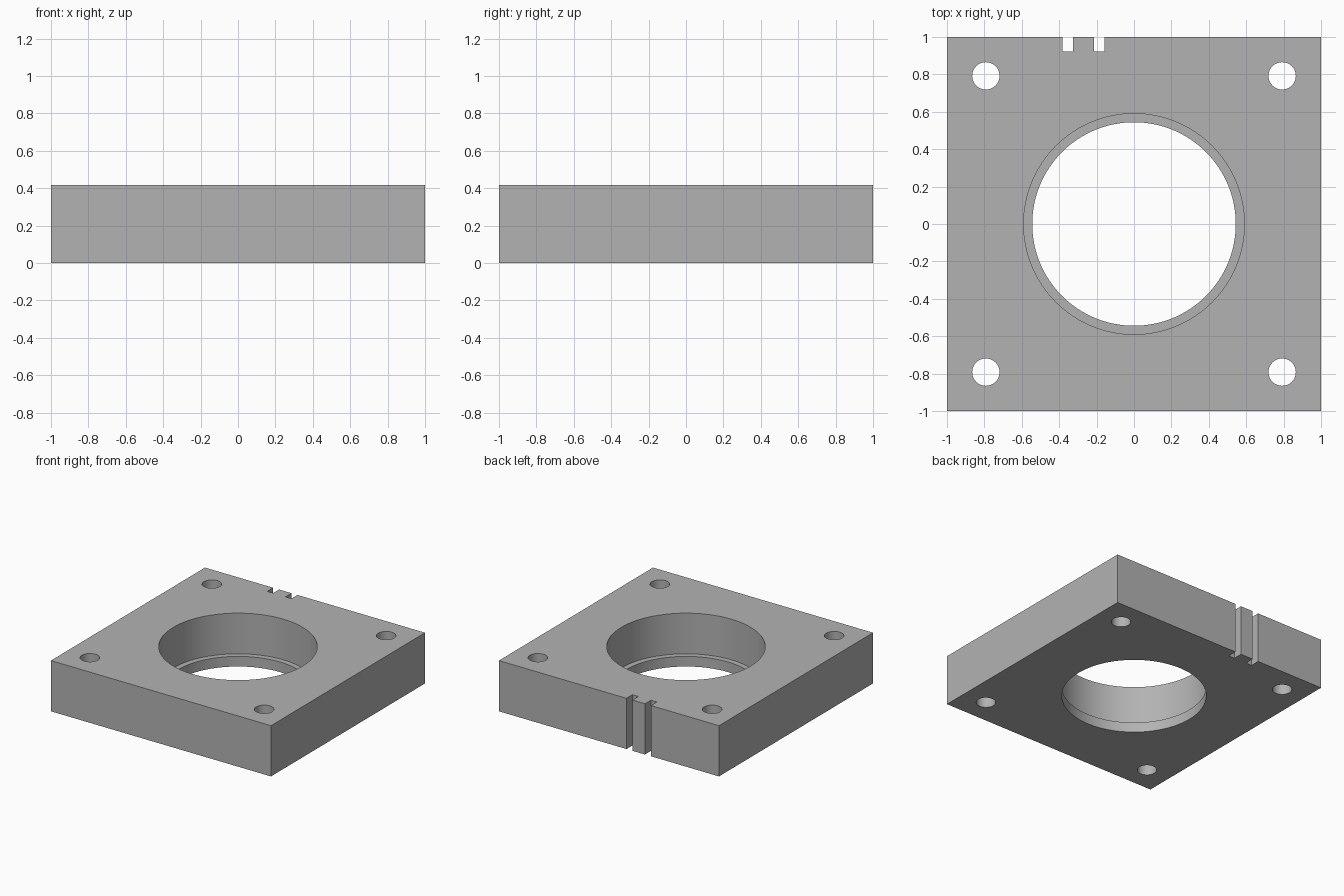
import bpy
import bmesh
from math import radians

if "Cube" in bpy.data.objects:
    bpy.data.objects.remove(bpy.data.objects["Cube"], do_unlink=True)

HEIGHT = 0.417
LEDGE = 0.083

grey = bpy.data.materials.new("plain grey")
grey.use_nodes = True
colour = (0.45, 0.45, 0.45, 1)
grey.diffuse_color = colour
grey.node_tree.nodes["Principled BSDF"].inputs["Base Color"].default_value = colour


def round_cutter(name, x, y, radius, bottom, top, sides):
    """Vertical cylinder used to bore a hole."""
    bpy.ops.mesh.primitive_cylinder_add(
        vertices=sides, radius=radius, depth=top - bottom,
        location=(x, y, (top + bottom) / 2))
    cutter = bpy.context.object
    cutter.name = name
    return cutter


def cut(target, cutter):
    """Subtract the cutter, apply, then remove it."""
    mod = target.modifiers.new("cut", "BOOLEAN")
    mod.operation = "DIFFERENCE"
    mod.solver = "EXACT"
    mod.object = cutter
    bpy.context.view_layer.objects.active = target
    bpy.ops.object.modifier_apply(modifier=mod.name)
    bpy.data.objects.remove(cutter, do_unlink=True)


# Square plate outline with two notches in the back edge
outline = [(-1, -1), (1, -1), (1, 1)]
for centre in (-0.186, -0.354):
    right, left = centre + 0.027, centre - 0.027
    outline += [(right, 1), (right, 0.922), (left, 0.922), (left, 1)]
outline.append((-1, 1))

mesh = bpy.data.meshes.new("mounting_plate")
bm = bmesh.new()
base = bm.faces.new([bm.verts.new((x, y, 0)) for x, y in outline])
walls = bmesh.ops.extrude_face_region(bm, geom=[base])
top_verts = [v for v in walls["geom"] if isinstance(v, bmesh.types.BMVert)]
bmesh.ops.translate(bm, verts=top_verts, vec=(0, 0, HEIGHT))
bmesh.ops.recalc_face_normals(bm, faces=bm.faces)
bm.to_mesh(mesh)
bm.free()
plate = bpy.data.objects.new("mounting_plate", mesh)
bpy.context.collection.objects.link(plate)

# Stepped centre bore: wide recess above a narrower through hole
cut(plate, round_cutter("bore_recess", 0, 0, 0.59, LEDGE, 1, 128))
cut(plate, round_cutter("bore_through", 0, 0, 0.544, -1, 1, 128))

# Four corner bolt holes
for x in (-0.792, 0.792):
    for y in (-0.792, 0.792):
        cut(plate, round_cutter("bolt_hole", x, y, 0.073, -1, 1, 48))

plate.data.materials.clear()
plate.data.materials.append(grey)
for face in plate.data.polygons:
    face.material_index = 0

# Smooth bores with crisp rims
bpy.ops.object.select_all(action="DESELECT")
plate.select_set(True)
bpy.context.view_layer.objects.active = plate
bpy.ops.object.shade_smooth_by_angle(angle=radians(30))
